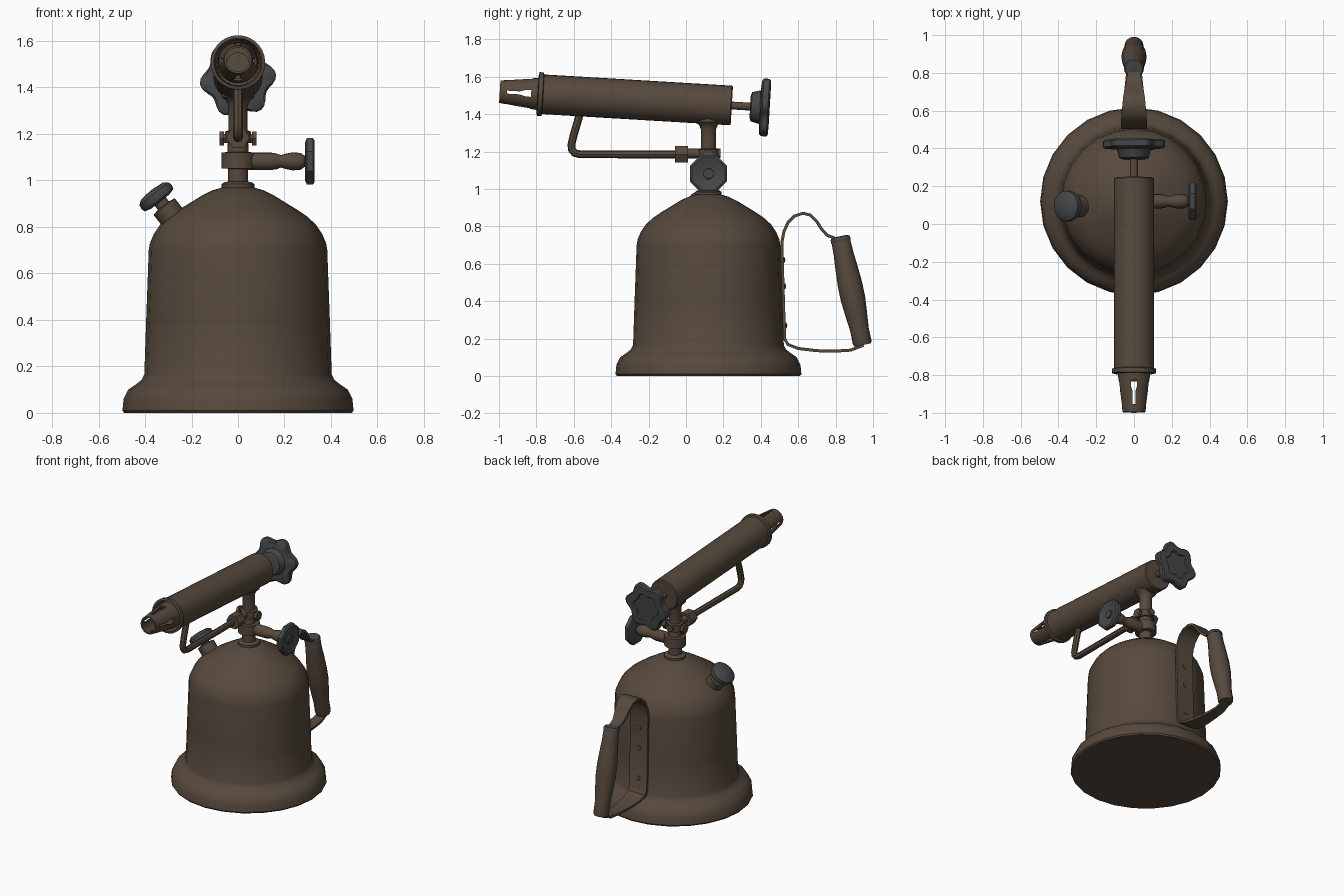
import bpy, bmesh, math
from mathutils import Vector, Matrix

if "Cube" in bpy.data.objects:
    bpy.data.objects.remove(bpy.data.objects["Cube"])


def material(name, rgb):
    m = bpy.data.materials.new(name)
    m.diffuse_color = (*rgb, 1)
    m.use_nodes = True
    m.node_tree.nodes["Principled BSDF"].inputs["Base Color"].default_value = m.diffuse_color
    return m


BROWN = material("aged_brown_metal", (0.095, 0.067, 0.047))
GREY = material("dark_grey", (0.060, 0.062, 0.064))


def finish(name, bm, mat):
    bmesh.ops.recalc_face_normals(bm, faces=bm.faces)
    me = bpy.data.meshes.new(name)
    bm.to_mesh(me)
    bm.free()
    me.materials.append(mat)
    ob = bpy.data.objects.new(name, me)
    bpy.context.collection.objects.link(ob)
    return ob


def frame(origin, axis):
    rot = Vector(axis).normalized().to_track_quat('Z', 'Y').to_matrix().to_4x4()
    return Matrix.Translation(origin) @ rot


def lathe(name, profile, origin=(0, 0, 0), axis=(0, 0, 1), segs=24, mat=BROWN,
          shape=lambda a: 1.0, turn=0.0, loop=False):
    """Spin (radius, height) points round an axis; shape() modulates the radius."""
    bm, M, rings = bmesh.new(), frame(origin, axis), []
    for r, h in profile:
        if r == 0:
            rings.append([bm.verts.new(M @ Vector((0, 0, h)))])
            continue
        ring = []
        for i in range(segs):
            a = 2 * math.pi * i / segs + turn
            k = r * shape(a)
            ring.append(bm.verts.new(M @ Vector((k * math.cos(a), k * math.sin(a), h))))
        rings.append(ring)
    pairs = list(zip(rings, rings[1:]))
    if loop:
        pairs.append((rings[-1], rings[0]))
    for a, b in pairs:
        for i in range(segs):
            j = (i + 1) % segs
            f = [a[i % len(a)], a[j % len(a)], b[j % len(b)], b[i % len(b)]]
            bm.faces.new(list(dict.fromkeys(f)))
    if not loop:
        for ring in (rings[0], rings[-1]):
            if len(ring) > 1:
                bm.faces.new(ring)
    return finish(name, bm, mat)


def bake(ob):
    """Replace an object by a mesh with its modifiers applied."""
    dg = bpy.context.evaluated_depsgraph_get()
    me = bpy.data.meshes.new_from_object(ob.evaluated_get(dg))
    name = ob.name
    bpy.data.objects.remove(ob)
    new = bpy.data.objects.new(name, me)
    bpy.context.collection.objects.link(new)
    return new


CY = 0.12  # tank axis

# Fuel tank with flared foot and dome
lathe("tank", [(0.49, 0), (0.497, 0.01), (0.492, 0.06), (0.472, 0.10), (0.44, 0.122),
               (0.415, 0.142), (0.403, 0.165), (0.395, 0.40), (0.384, 0.70), (0.379, 0.73),
               (0.362, 0.77), (0.335, 0.81), (0.297, 0.845), (0.25, 0.877), (0.202, 0.906),
               (0.155, 0.935), (0.108, 0.958), (0.06, 0.972), (0, 0.975)], (0, CY, 0))

# Filler neck and cap
fill = ((-0.253, 0.095, 0.805), (-0.62, 0, 0.79))
lathe("filler_neck", [(0.058, -0.03), (0.058, 0.105), (0.03, 0.11), (0.03, 0.15)], *fill, segs=16)
lathe("filler_cap", [(0.05, 0.132), (0.078, 0.14), (0.083, 0.155), (0.08, 0.175),
                     (0.06, 0.19), (0, 0.195)], *fill, segs=20, mat=GREY)

# Valve column
lathe("valve_column", [(0.07, 0.955), (0.07, 0.985), (0.058, 0.992), (0.044, 0.995),
                       (0.043, 1.05), (0.07, 1.052), (0.07, 1.12), (0.046, 1.122),
                       (0.044, 1.16), (0.055, 1.162), (0.055, 1.21), (0.041, 1.215),
                       (0.041, 1.32), (0.05, 1.342), (0.07, 1.358), (0.07, 1.39)],
      (0, CY, 0), segs=20)
lathe("cross_fitting", [(0.025, -0.11), (0.025, 0.065)], (0, CY, 1.19), (0, 1, 0), segs=12)
for s in (-1, 1):
    lathe("cross_bolt", [(0.022, 0.02), (0.022, 0.06), (0.034, 0.06), (0.034, 0.08)],
          (0, CY, 1.18), (s, 0, 0), segs=6)

# Side valve arm and handwheel
side = ((0, CY, 1.082), (1, 0, 0))
lathe("valve_arm", [(0.038, 0.03), (0.038, 0.14), (0.034, 0.165), (0.027, 0.185), (0.034, 0.21),
                    (0.039, 0.235), (0.036, 0.27), (0.025, 0.285), (0.025, 0.30)], *side, segs=16)
lathe("valve_wheel", [(0.03, 0.288), (0.088, 0.288), (0.108, 0.296), (0.108, 0.322),
                      (0.096, 0.33), (0.062, 0.318), (0.03, 0.314), (0.028, 0.325),
                      (0, 0.325)], *side, segs=8, mat=GREY, turn=math.pi / 8)

# Burner tube: axis runs from the rear to the front
REAR, FRONT = Vector((0, 0.245, 1.446)), Vector((0, -0.78, 1.507))
DIR = FRONT - REAR
lathe("burner_tube", [(0, 0), (0.10, 0), (0.106, 0.006), (0.106, 1.01), (0.117, 1.014),
                      (0.117, 1.036), (0.104, 1.04), (0.098, 1.02), (0.09, 0.90), (0, 0.90)],
      REAR, DIR, segs=28)
lathe("burner_jet", [(0.05, 0.88), (0.05, 0.93), (0, 0.93)], REAR, DIR, segs=16)

# Tapered nozzle with four keyhole slots
nozzle = lathe("nozzle", [(0.088, 1.0), (0.086, 1.04), (0.06, 1.243), (0.051, 1.243),
                          (0.077, 1.04), (0.079, 1.0)], REAR, DIR, segs=24, loop=True)
M = frame(REAR, DIR)
outline = [(-0.018, 1.075), (0.018, 1.075), (0.016, 1.11), (0.008, 1.135),
           (0.008, 1.205), (-0.008, 1.205), (-0.008, 1.135), (-0.016, 1.11)]
for k in range(2):
    bm = bmesh.new()
    spin = M @ Matrix.Rotation(k * math.pi / 2, 4, 'Z')
    ends = [[bm.verts.new(spin @ Vector((w, d, h))) for w, h in outline] for d in (-0.2, 0.2)]
    for e in ends:
        bm.faces.new(e)
    for i in range(len(outline)):
        j = (i + 1) % len(outline)
        bm.faces.new((ends[0][i], ends[0][j], ends[1][j], ends[1][i]))
    cutter = finish("slot_cutter", bm, BROWN)
    cutter.hide_render = True
    mod = nozzle.modifiers.new("slot", 'BOOLEAN')
    mod.operation, mod.object, mod.solver = 'DIFFERENCE', cutter, 'EXACT'
    nozzle = bake(nozzle)
    bpy.data.objects.remove(cutter)

# Rear needle stem and six-lobed wheel
lathe("needle_stem", [(0.021, 0), (0.021, 0.13)], REAR, -DIR, segs=12)
lathe("needle_hub", [(0.06, 0.098), (0.078, 0.105), (0.09, 0.15), (0.10, 0.165)],
      REAR, -DIR, segs=16, mat=GREY)
lathe("needle_wheel", [(0.09, 0.15), (0.148, 0.155), (0.158, 0.163), (0.158, 0.193),
                       (0.148, 0.201), (0.095, 0.203), (0.088, 0.195), (0, 0.195)],
      REAR, -DIR, segs=48, mat=GREY, turn=0.0,
      shape=lambda a: 0.945 + 0.1 * math.cos(6 * (a + 0.12)))

# Bent feed pipe and nut
cu = bpy.data.curves.new("feed_pipe", 'CURVE')
cu.dimensions, cu.bevel_depth, cu.bevel_resolution, cu.use_fill_caps = '3D', 0.021, 2, True
path = [(-0.563, 1.43), (-0.575, 1.375), (-0.60, 1.29), (-0.613, 1.235), (-0.61, 1.21),
        (-0.595, 1.192), (-0.565, 1.185), (-0.30, 1.185), (0.06, 1.185)]
sp = cu.splines.new('POLY')
sp.points.add(len(path) - 1)
for p, (y, z) in zip(sp.points, path):
    p.co = (0, y, z, 1)
pipe = bpy.data.objects.new("feed_pipe", cu)
bpy.context.collection.objects.link(pipe)
cu.materials.append(BROWN)
bake(pipe)
lathe("pipe_nut", [(0.05, -0.06), (0.05, 0.012)], (0, 0, 1.185), (0, 1, 0), segs=6)

# Handle strap: (y, z, half width) along its path
strap = [(0.86, 0.735, 0.03), (0.80, 0.735, 0.034), (0.755, 0.752, 0.04), (0.725, 0.785, 0.047),
         (0.70, 0.825, 0.052), (0.665, 0.86, 0.058), (0.625, 0.87, 0.062), (0.58, 0.855, 0.066),
         (0.545, 0.82, 0.068), (0.523, 0.77, 0.068), (0.512, 0.71, 0.068), (0.527, 0.20, 0.068),
         (0.545, 0.168, 0.068), (0.60, 0.147, 0.062), (0.70, 0.135, 0.052), (0.80, 0.133, 0.042),
         (0.88, 0.138, 0.036), (0.95, 0.165, 0.03)]
bm = bmesh.new()
rows = [[bm.verts.new((s * w, y, z)) for s in (-1, 1)] for y, z, w in strap]
for a, b in zip(rows, rows[1:]):
    bm.faces.new((a[0], a[1], b[1], b[0]))
ob = finish("handle_strap", bm, BROWN)
mod = ob.modifiers.new("thickness", 'SOLIDIFY')
mod.thickness, mod.offset = 0.016, 0
bake(ob)
for z in (0.62, 0.48, 0.27):
    lathe("strap_rivet", [(0.018, 0), (0.016, 0.012), (0, 0.017)],
          (0, 0.527 - (z - 0.2) * 0.029, z), (0, 1, 0), segs=10)

# Grip
top, bottom = Vector((0, 0.825, 0.735)), Vector((0, 0.945, 0.165))
lathe("grip", [(0.046, 0), (0.051, 0.01), (0.053, 0.08), (0.06, 0.16), (0.066, 0.25),
               (0.066, 0.33), (0.058, 0.42), (0.05, 0.50), (0.051, 0.565), (0.046, 0.582)],
      top, bottom - top, segs=16)
lathe("grip_ferrule", [(0.03, -0.012), (0.046, -0.01), (0.053, 0), (0.053, 0.016)],
      top, bottom - top, segs=16, mat=GREY)

# Smooth shading with sharp edges kept
for ob in bpy.data.objects:
    ob.select_set(ob.type == 'MESH')
    bpy.context.view_layer.objects.active = ob
bpy.ops.object.shade_smooth_by_angle(angle=math.radians(35))
